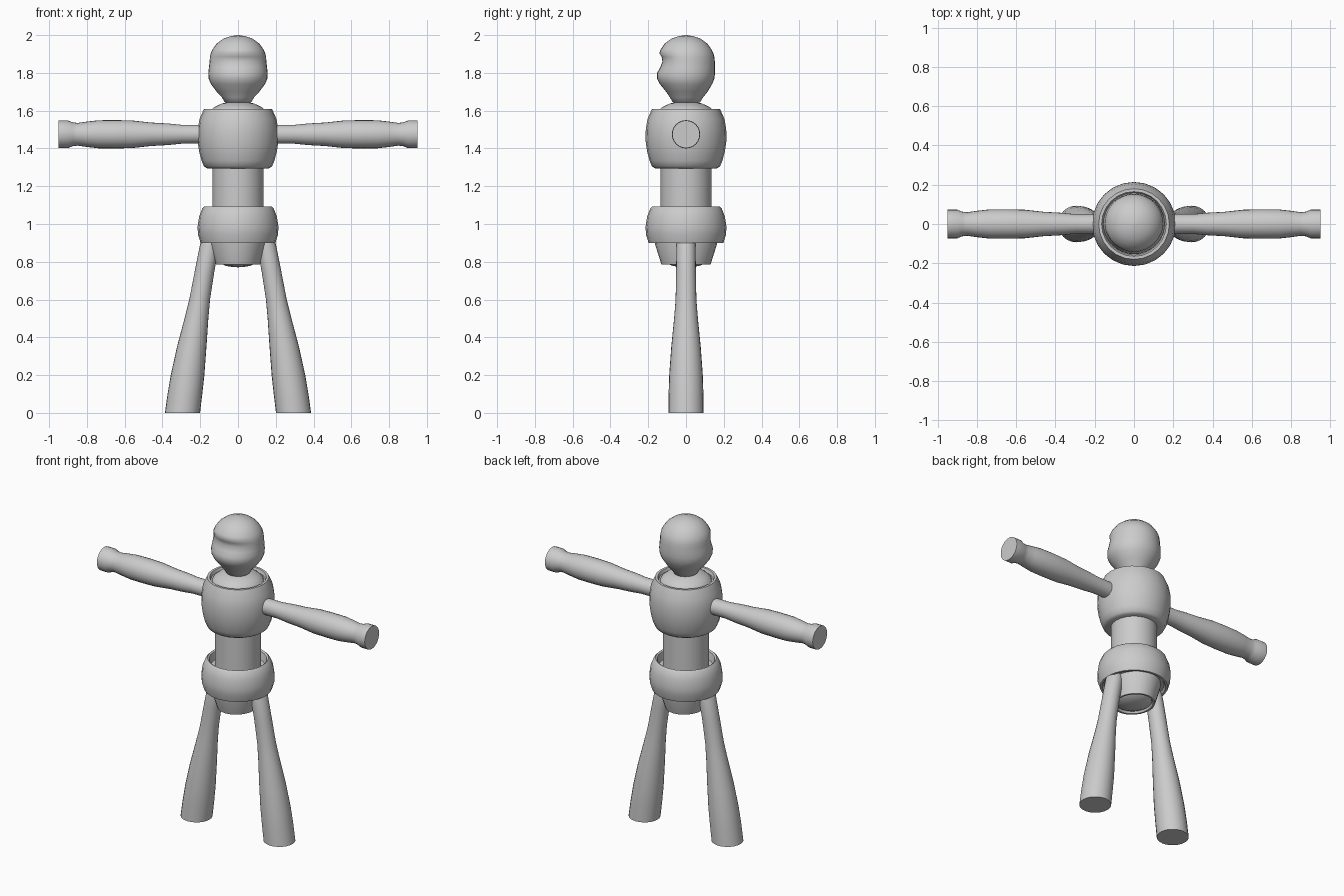
import bpy, bmesh, math
from mathutils import Vector


def loft(name, rings, angle=40):
    """Skin a list of equal-length point loops and cap both ends."""
    bm = bmesh.new()
    loops = [[bm.verts.new(p) for p in ring] for ring in rings]
    n = len(loops[0])
    for a, b in zip(loops, loops[1:]):
        for i in range(n):
            j = (i + 1) % n
            bm.faces.new((a[i], a[j], b[j], b[i]))
    bm.faces.new(loops[0])
    bm.faces.new(loops[-1])
    bmesh.ops.recalc_face_normals(bm, faces=bm.faces)
    mesh = bpy.data.meshes.new(name)
    bm.to_mesh(mesh)
    bm.free()
    ob = bpy.data.objects.new(name, mesh)
    bpy.context.collection.objects.link(ob)
    bpy.ops.object.select_all(action='DESELECT')
    ob.select_set(True)
    bpy.context.view_layer.objects.active = ob
    bpy.ops.object.shade_smooth_by_angle(angle=math.radians(angle))
    return ob


def circle(centre, u, v, n=24):
    c, u, v = Vector(centre), Vector(u), Vector(v)
    steps = [2 * math.pi * i / n for i in range(n)]
    return [c + u * math.cos(t) + v * math.sin(t) for t in steps]


def lathe(name, profile, sx=1.0):
    return loft(name, [circle((0, 0, z), (r * sx, 0, 0), (0, r, 0)) for r, z in profile])


# Head: rows of height, half width, front depth (dented brow), back depth
rows = [(2.0, .005, .005, .005), (1.994, .04, .04, .04), (1.98, .08, .08, .08),
        (1.955, .113, .113, .113), (1.925, .135, .133, .135), (1.905, .144, .142, .145),
        (1.885, .149, .129, .15), (1.86, .15, .125, .153), (1.83, .154, .136, .154),
        (1.80, .157, .153, .154), (1.77, .156, .154, .15), (1.74, .143, .138, .138),
        (1.70, .113, .105, .114), (1.67, .085, .085, .09), (1.645, .07, .07, .075),
        (1.637, .05, .05, .05)]
head = []
for z, rx, front, back in rows:
    ring = circle((0, 0, z), (rx, 0, 0), (0, 1, 0), 32)
    head.append([Vector((p.x, p.y * (front if p.y < 0 else back), z)) for p in ring])
loft("head", head, 60)

# Torso stack
lathe("neck", [(.155, 1.58), (.145, 1.603), (.12, 1.622), (.085, 1.638), (.05, 1.645), (.005, 1.646)])
lathe("chest", [(.1, 1.30), (.165, 1.295), (.18, 1.305), (.193, 1.335), (.206, 1.385),
                (.214, 1.44), (.213, 1.50), (.204, 1.555), (.18, 1.61), (.165, 1.61),
                (.158, 1.592), (.1, 1.592)])
lathe("waist", [(.135, 1.03), (.135, 1.30)])
lathe("pelvis", [(.1, 1.04), (.158, 1.04), (.168, 1.085), (.178, 1.092), (.19, 1.08),
                 (.206, 1.04), (.214, .985), (.212, .945), (.198, .90), (.185, .90),
                 (.175, .915), (.1, .915)])
lathe("crotch", [(.165, .92), (.163, .89), (.13, .785), (.118, .785), (.11, .797),
                 (.098, .79), (.07, .778), (.03, .772), (.005, .771)], .9)

# Arms and legs, one per side
arm = [(.17, .05), (.30, .05), (.37, .057), (.46, .062), (.56, .073), (.65, .075),
       (.74, .074), (.80, .067), (.85, .06), (.875, .063), (.90, .073), (.95, .073)]
leg = [(.93, .143, .03), (.915, .145, .046), (.89, .15, .051), (.75, .177, .052),
       (.60, .203, .055), (.50, .22, .063), (.35, .245, .078), (.20, .267, .089),
       (.10, .281, .092), (.0, .294, .093)]
for side, s in (("right", 1), ("left", -1)):
    loft(side + "_arm", [circle((s * x, 0, 1.475), (0, r, 0), (0, 0, r)) for x, r in arm])
    loft(side + "_leg", [circle((s * x, 0, z), (r, 0, 0), (0, r, 0)) for z, x, r in leg])
